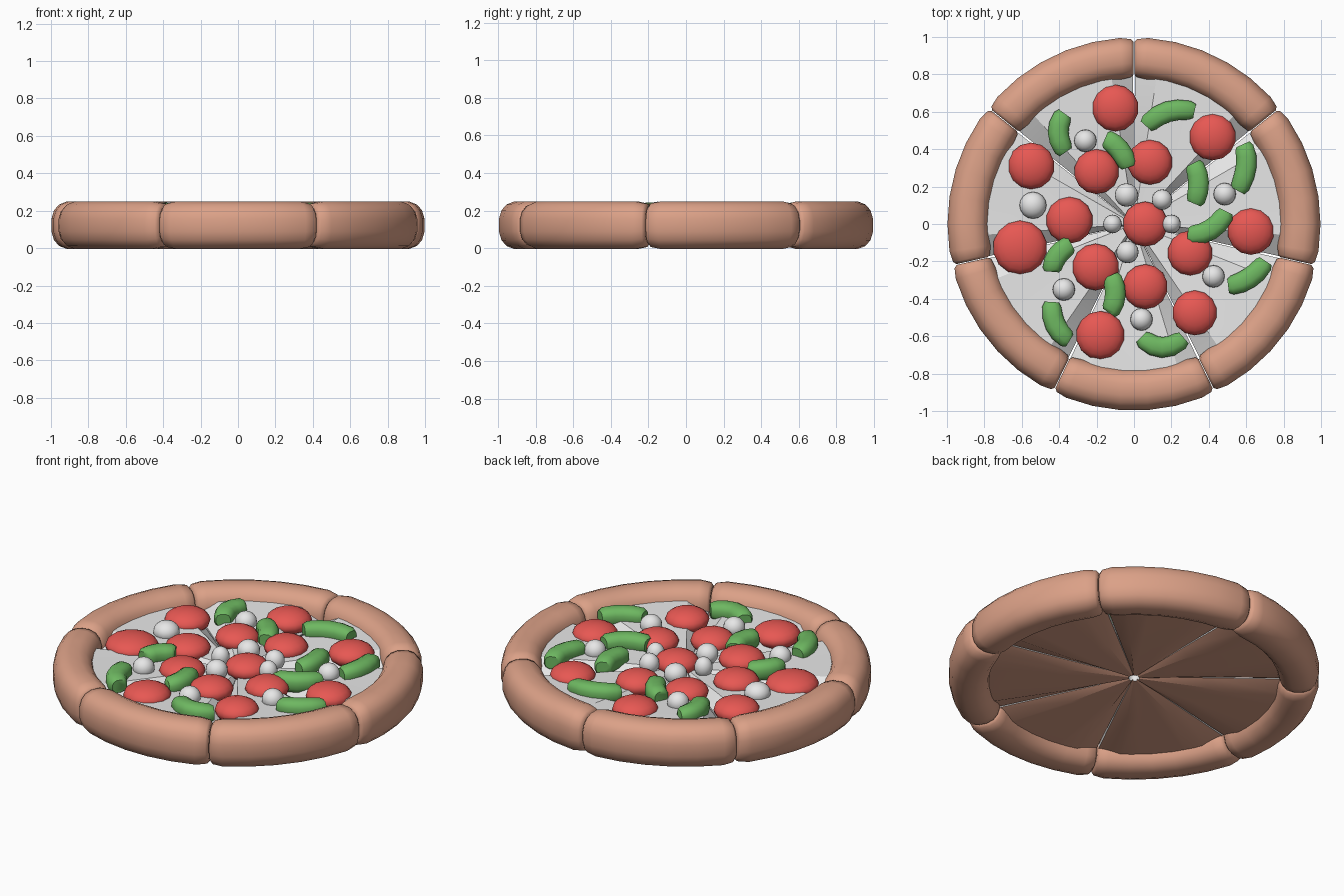
import bpy, bmesh, math
from mathutils import Vector

if "Cube" in bpy.data.objects:
    bpy.data.objects.remove(bpy.data.objects["Cube"])


def material(name, rgb):
    m = bpy.data.materials.new(name)
    lin = [c / 12.92 if c <= 0.04045 else ((c + 0.055) / 1.055) ** 2.4 for c in rgb]
    m.diffuse_color = (*lin, 1)
    m.use_nodes = True
    m.node_tree.nodes["Principled BSDF"].inputs["Base Color"].default_value = m.diffuse_color
    return m


CRUST = material("baked crust", (0.86, 0.63, 0.53))
CHEESE = material("pale cheese", (0.91, 0.91, 0.91))
TOMATO = material("tomato red", (0.92, 0.35, 0.33))
PEPPER = material("pepper green", (0.43, 0.72, 0.38))


def finish(bm, name, mats, angle=50):
    bmesh.ops.recalc_face_normals(bm, faces=bm.faces[:])
    me = bpy.data.meshes.new(name)
    bm.to_mesh(me)
    bm.free()
    ob = bpy.data.objects.new(name, me)
    bpy.context.collection.objects.link(ob)
    for m in mats:
        me.materials.append(m)
    bpy.ops.object.select_all(action='DESELECT')
    ob.select_set(True)
    bpy.context.view_layer.objects.active = ob
    bpy.ops.object.shade_smooth_by_angle(angle=math.radians(angle))
    return ob


def sweep(bm, stations, hw, hh, sides, power):
    """Skin a rounded section along (centre, sideways direction, scale) stations."""
    rings = []
    for c, side, s in stations:
        ring = []
        for i in range(sides):
            a = math.tau * (i + 0.5) / sides
            u, v = [math.copysign(abs(t) ** (2 / power), t) for t in (math.cos(a), math.sin(a))]
            ring.append(bm.verts.new(c + side * (u * hw * s) + Vector((0, 0, v * hh * s))))
        rings.append(ring)
    for r, q in zip(rings, rings[1:]):
        for i in range(sides):
            j = (i + 1) % sides
            bm.faces.new((r[i], r[j], q[j], q[i]))
    bm.faces.new(rings[0])
    bm.faces.new(rings[-1])


def polar(r, a, z):
    return Vector((r * math.cos(a), r * math.sin(a), z))


HALF = math.pi / 7

# seven slices: rounded crust segment plus a lens-like wedge of cheese over dough
for k in range(7):
    mid = math.pi / 2 + HALF * (2 * k + 1)
    bm = bmesh.new()
    st = [(-0.995, .78), (-.96, .92), (-.83, 1), (-.5, 1), (-.17, 1),
          (.17, 1), (.5, 1), (.83, 1), (.96, .92), (.995, .78)]
    sweep(bm, [(polar(.887, mid + f * HALF, .1225), polar(1, mid + f * HALF, 0), s)
               for f, s in st], .112, .128, 16, 2.5)
    finish(bm, f"crust_{k + 1}", [CRUST])

    bm = bmesh.new()
    fs = [-.985, -.66, -.33, 0, .33, .66, .985]
    rs = [(.03, .15, .09), (.4, .172, .072), (.86, .188, .068)]   # radius, top, bottom

    def layer(top):
        return [[bm.verts.new(polar(r, mid + f * HALF,
                 (.122 if top else .1) if abs(f) > .9 else (zt if top else zb)))
                 for f in fs] for r, zt, zb in rs]
    up, low = layer(True), layer(False)
    for grid, mi in ((up, 0), (low, 1)):
        for i in range(2):
            for j in range(6):
                bm.faces.new((grid[i][j], grid[i][j + 1], grid[i + 1][j + 1],
                              grid[i + 1][j])).material_index = mi
    for i in range(2):                                  # cut sides
        for j in (0, 6):
            bm.faces.new((up[i][j], up[i + 1][j], low[i + 1][j], low[i][j]))
    for i in (0, 2):                                    # tip and rim
        for j in range(6):
            bm.faces.new((up[i][j], up[i][j + 1], low[i][j + 1], low[i][j]))
    finish(bm, f"slice_{k + 1}", [CHEESE, CRUST], 30)


def dome(name, x, y, r, z, h, seg, mat):
    bm = bmesh.new()
    bmesh.ops.create_uvsphere(bm, u_segments=seg, v_segments=10, radius=1)
    for v in bm.verts:
        v.co = Vector((x + v.co.x * r, y + v.co.y * r, z + v.co.z * h))
    finish(bm, name, [mat])


# tomato slices: flattened domes (x, y, radius)
for i, (x, y, r) in enumerate([
        (-.10, .62, .125), (.42, .465, .125), (-.55, .31, .125), (-.20, .28, .12),
        (.085, .33, .12), (-.345, .02, .125), (.06, 0, .12), (-.61, -.125, .145),
        (-.205, -.23, .125), (.30, -.155, .12), (.625, -.04, .125), (.06, -.335, .12),
        (.325, -.475, .12), (-.18, -.595, .13)]):
    dome(f"tomato_{i + 1}", x, y, r, .175, .065, 14, TOMATO)

# cheese balls (x, y, radius)
for i, (x, y, r) in enumerate([
        (-.26, .445, .06), (-.04, .155, .063), (.15, .13, .055), (-.115, 0, .05),
        (.2, 0, .05), (-.035, -.15, .06), (.485, .16, .06), (-.54, .1, .072),
        (-.375, -.35, .06), (.425, -.28, .06), (.04, -.51, .06)]):
    dome(f"cheese_ball_{i + 1}", x, y, r, .19, .058, 16, CHEESE)

# pepper strips: curved through start, middle, end
for n, p in enumerate([
        (-.375, .585, -.405, .49, -.37, .39), (.07, .53, .18, .6, .315, .605),
        (-.15, .455, -.08, .40, -.03, .31), (.585, .42, .6, .31, .56, .185),
        (.32, .32, .345, .22, .325, .115), (.49, .06, .41, -.03, .295, -.06),
        (.70, -.205, .615, -.29, .51, -.33), (-.34, -.11, -.41, -.17, -.44, -.25),
        (-.12, -.28, -.10, -.38, -.13, -.47), (-.44, -.425, -.42, -.54, -.35, -.62),
        (.045, -.61, .15, -.66, .26, -.615)]):
    a, m, b = (Vector((p[i], p[i + 1], .19)) for i in (0, 2, 4))
    c = m * 2 - (a + b) / 2
    st = []
    for t, s in [(-.03, .75), (.06, 1), (.28, 1.08), (.5, 1.1), (.72, 1.08), (.94, 1), (1.03, .75)]:
        d = ((c - a) * (1 - t) + (b - c) * t).normalized()
        st.append((a * (1 - t) ** 2 + c * 2 * t * (1 - t) + b * t * t, Vector((-d.y, d.x, 0)), s))
    bm = bmesh.new()
    sweep(bm, st, .052, .05, 12, 2.6)
    finish(bm, f"pepper_{n + 1}", [PEPPER])
